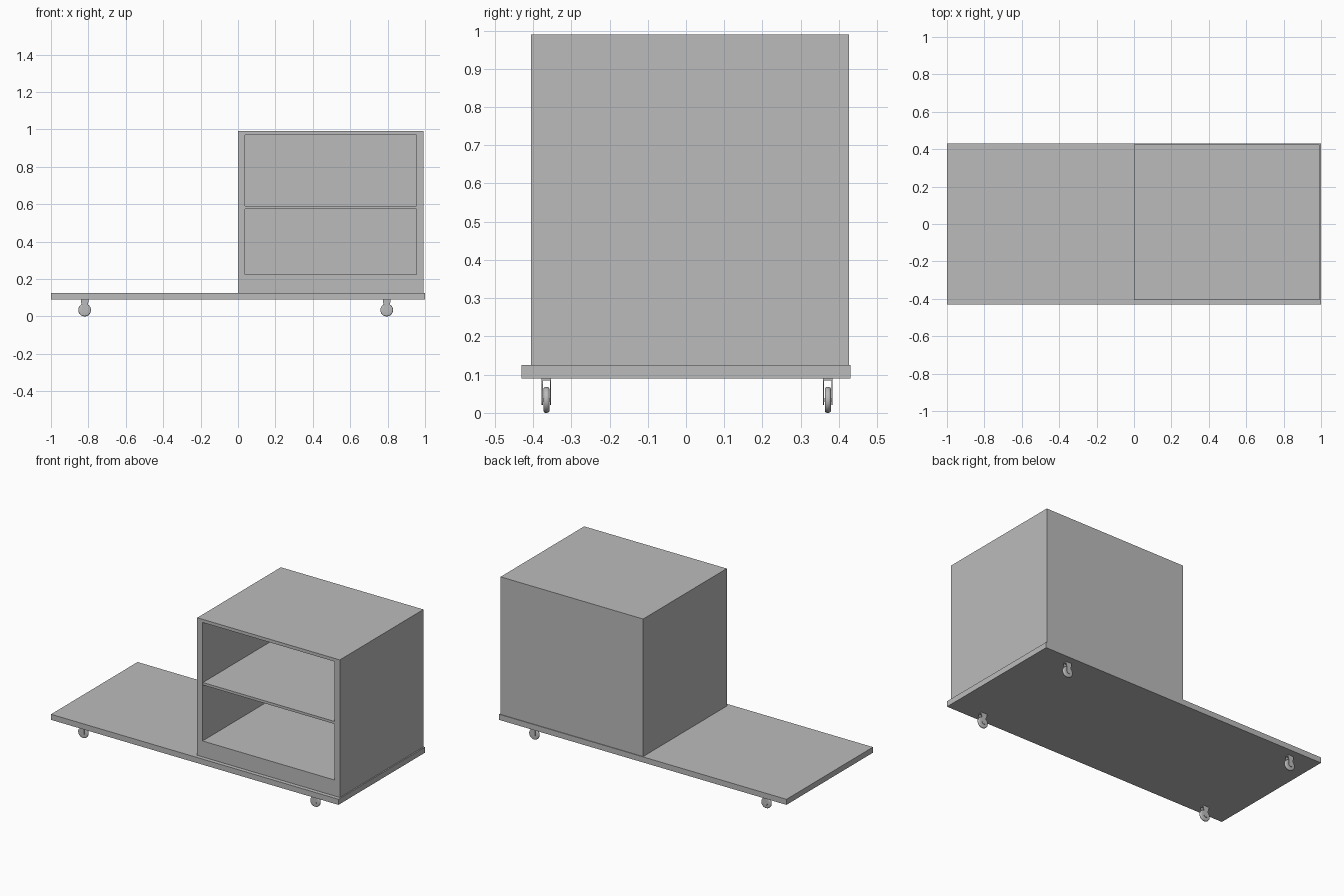
import bpy, bmesh, math
from mathutils import Matrix

cube = bpy.data.objects.get("Cube")
if cube:
    bpy.data.objects.remove(cube, do_unlink=True)

GREY = (0.5, 0.5, 0.5, 1)
grey = bpy.data.materials.new("plain grey")
grey.use_nodes = True
grey.diffuse_color = GREY
grey.node_tree.nodes["Principled BSDF"].inputs["Base Color"].default_value = GREY


def finish(name, bm):
    bmesh.ops.recalc_face_normals(bm, faces=bm.faces)
    mesh = bpy.data.meshes.new(name)
    bm.to_mesh(mesh)
    bm.free()
    mesh.materials.append(grey)
    obj = bpy.data.objects.new(name, mesh)
    bpy.context.collection.objects.link(obj)
    return obj


def box(name, x, y, z):
    bm = bmesh.new()
    bmesh.ops.create_cube(bm, size=1)
    for v in bm.verts:
        v.co = [lo + (c + 0.5) * (hi - lo) for c, (lo, hi) in zip(v.co, (x, y, z))]
    return finish(name, bm)


def plate(name, outline, thickness, at):
    """Extrude an x-z outline along y, centred on the point at."""
    bm = bmesh.new()
    ax, ay, az = at
    face = bm.faces.new([bm.verts.new((ax + x, ay - thickness / 2, az + z)) for x, z in outline])
    new = bmesh.ops.extrude_face_region(bm, geom=[face])["geom"]
    verts = [g for g in new if isinstance(g, bmesh.types.BMVert)]
    bmesh.ops.translate(bm, verts=verts, vec=(0, thickness, 0))
    return finish(name, bm)


def wheel(name, at, radius, width):
    """Disc with a rounded tread, axle along y."""
    bm = bmesh.new()
    bmesh.ops.create_cone(bm, cap_ends=True, segments=32, radius1=radius, radius2=radius,
                          depth=width, matrix=Matrix.Rotation(math.pi / 2, 4, "X"))
    rims = [e for e in bm.edges if any(len(f.verts) > 4 for f in e.link_faces)]
    bmesh.ops.bevel(bm, geom=rims, offset=width * 0.4, segments=4, profile=0.5, affect="EDGES")
    bmesh.ops.translate(bm, verts=bm.verts, vec=at)
    obj = finish(name, bm)
    bpy.ops.object.select_all(action="DESELECT")
    obj.select_set(True)
    bpy.context.view_layer.objects.active = obj
    bpy.ops.object.shade_smooth_by_angle(angle=math.radians(40))


# Platform
BASE, DECK = 0.09, 0.125
box("platform", (-1, 1), (-0.43, 0.43), (BASE, DECK))

# Cabinet carcass, open to the front
L, R, TOP, WALL = 0.0, 0.992, 0.99, 0.037
FRONT, BACK = -0.405, 0.422
inner = (L + WALL, R - WALL)
depth = (FRONT, BACK)
box("cabinet_right_wall", (L, L + WALL), depth, (DECK, TOP))
box("cabinet_left_wall", (R - WALL, R), depth, (DECK, TOP))
box("cabinet_top", inner, depth, (0.97, TOP))
box("cabinet_bottom", inner, depth, (DECK, 0.225))
box("cabinet_shelf", inner, (FRONT + 0.004, BACK), (0.575, 0.591))
box("cabinet_back", (L, R), (BACK, BACK + 0.004), (DECK, TOP))

# Casters: wheel, two rounded fork cheeks, crown and axle
RADIUS = 0.034
cheek = [(-0.02, 0.055), (-0.02, 0.042), (-0.014, 0.025)]
cheek += [(-0.014 * math.cos(a), -0.014 * math.sin(a))
          for a in (math.pi * i / 10 for i in range(11))]
cheek += [(-x, z) for x, z in cheek[2::-1]]
for side, x in (("right", -0.82), ("left", 0.795)):
    for end, y in (("front", -0.365), ("back", 0.371)):
        tag = f"{end}_{side}"
        centre = (x, y, RADIUS)
        wheel(f"{tag}_wheel", centre, RADIUS, 0.016)
        for label, dy in (("outer", 0.011), ("inner", -0.011)):
            plate(f"{tag}_fork_{label}", cheek, 0.003, (x, y + dy, RADIUS))
        box(f"{tag}_crown", (x - 0.02, x + 0.02), (y - 0.0125, y + 0.0125), (0.085, BASE))
        box(f"{tag}_axle", (x - 0.004, x + 0.004), (y - 0.012, y + 0.012),
            (RADIUS - 0.004, RADIUS + 0.004))
